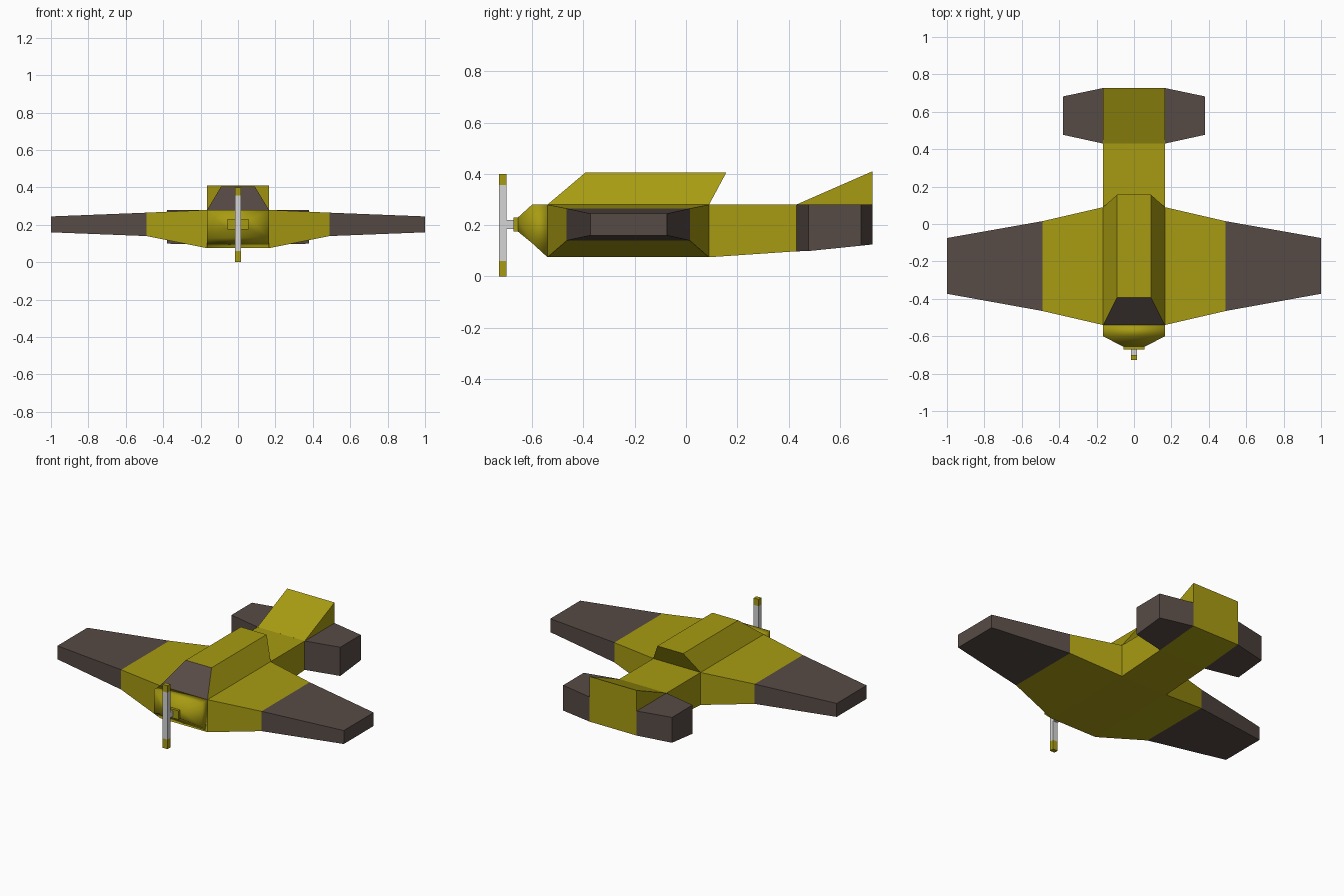
import bpy, bmesh

if "Cube" in bpy.data.objects:
    bpy.data.objects.remove(bpy.data.objects["Cube"])


def material(name, rgb):
    m = bpy.data.materials.new(name)
    m.diffuse_color = (*rgb, 1)
    m.use_nodes = True
    m.node_tree.nodes["Principled BSDF"].inputs["Base Color"].default_value = m.diffuse_color
    return m


YELLOW = material("olive_yellow", (0.39, 0.33, 0.006))
BROWN = material("dark_brown", (0.095, 0.07, 0.06))
GREY = material("light_grey", (0.66, 0.66, 0.66))


def loft(name, rings, mats, rule=None, smooth=None):
    """Skin a list of four-cornered rings, cap both ends, colour faces by rule."""
    bm = bmesh.new()
    loops = [[bm.verts.new(p) for p in ring] for ring in rings]
    for a, b in zip(loops, loops[1:]):
        for i in range(4):
            j = (i + 1) % 4
            bm.faces.new((a[i], a[j], b[j], b[i]))
    bm.faces.new(loops[0])
    bm.faces.new(loops[-1])
    bmesh.ops.recalc_face_normals(bm, faces=bm.faces)
    for f in bm.faces:
        c = f.calc_center_median()
        if rule:
            f.material_index = rule(f, c)
        f.smooth = bool(smooth)
    me = bpy.data.meshes.new(name)
    bm.to_mesh(me)
    bm.free()
    for m in mats:
        me.materials.append(m)
    ob = bpy.data.objects.new(name, me)
    bpy.context.collection.objects.link(ob)
    return ob


def ring_y(y, w, z0, z1):      # cross-section facing along the body
    return [(-w, y, z0), (w, y, z0), (w, y, z1), (-w, y, z1)]


def ring_x(x, y0, y1, b0, b1, z1):   # cross-section facing along the span
    return [(x, y0, b0), (x, y1, b1), (x, y1, z1), (x, y0, z1)]


def ring_z(z, w, y0, y1):      # horizontal section
    return [(-w, y0, z), (w, y0, z), (w, y1, z), (-w, y1, z)]


W = 0.165

# Body
loft("fuselage", [ring_y(-0.54, W, 0.075, 0.28), ring_y(0.09, W, 0.075, 0.28),
                  ring_y(0.43, W, 0.098, 0.28), ring_y(0.727, W, 0.125, 0.28)], [YELLOW])

# Engine cowling and spinner boss
loft("nose", [ring_y(-0.54, W, 0.075, 0.28), ring_y(-0.60, W, 0.13, 0.28),
              ring_y(-0.655, 0.06, 0.175, 0.23)], [YELLOW], smooth=True)
loft("spinner", [ring_y(-0.65, 0.055, 0.175, 0.23), ring_y(-0.672, 0.055, 0.175, 0.23)], [YELLOW])

# Canopy with brown windscreen
loft("canopy", [ring_z(0.28, W, -0.54, 0.09), ring_z(0.405, 0.09, -0.392, 0.157)],
     [YELLOW, BROWN], lambda f, c: 1 if f.normal.y < -0.4 else 0)

# Tail fin wedge
loft("tail_fin", [[(x, 0.43, 0.28), (x, 0.727, 0.28), (x, 0.727, 0.41), (x, 0.43, 0.2801)]
                  for x in (-W, W)], [YELLOW])

# Wings and tailplanes on both sides
for side, s in (("left", -1), ("right", 1)):
    loft(side + "_wing", [ring_x(s * W, -0.54, 0.09, 0.075, 0.075, 0.28),
                          ring_x(s * 0.49, -0.465, 0.015, 0.14, 0.14, 0.265),
                          ring_x(s * 1.0, -0.373, -0.075, 0.16, 0.16, 0.245)],
         [YELLOW, BROWN], lambda f, c: 1 if abs(c.x) > 0.49 else 0)
    loft(side + "_tailplane", [ring_x(s * W, 0.43, 0.727, 0.098, 0.125, 0.28),
                               ring_x(s * 0.38, 0.477, 0.682, 0.099, 0.12, 0.28)], [BROWN])

# Propeller with yellow tips, and its shaft
loft("propeller", [ring_z(z, 0.017, -0.728, -0.70) for z in (0, 0.06, 0.357, 0.40)],
     [GREY, YELLOW], lambda f, c: 0 if 0.06 < c.z < 0.357 else 1)
loft("propeller_shaft", [ring_y(-0.705, 0.016, 0.185, 0.22),
                         ring_y(-0.668, 0.016, 0.185, 0.22)], [GREY])
